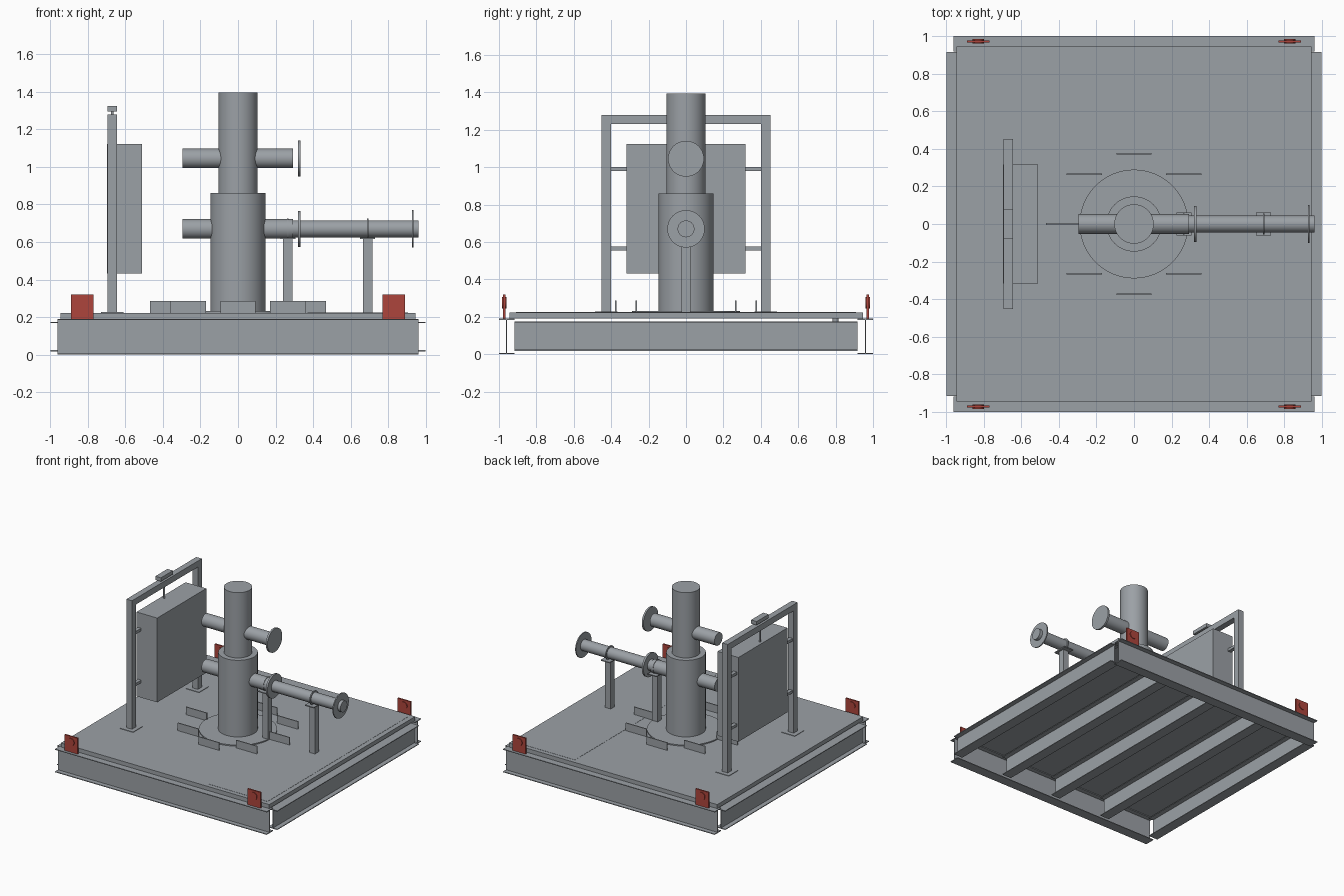
import bpy, math
from mathutils import Matrix

if "Cube" in bpy.data.objects:
    bpy.data.objects.remove(bpy.data.objects["Cube"])


def material(name, rgb):
    m = bpy.data.materials.new(name)
    m.diffuse_color = (*rgb, 1)
    m.use_nodes = True
    m.node_tree.nodes["Principled BSDF"].inputs["Base Color"].default_value = m.diffuse_color
    return m


GREY = material("steel grey", (0.33, 0.355, 0.38))
RED = material("lifting red", (0.42, 0.06, 0.045))


def box(name, x, y, z, mat=GREY):
    """Box from (min, max) ranges along each axis."""
    bpy.ops.mesh.primitive_cube_add(size=1)
    o = bpy.context.object
    r = (x, y, z)
    o.data.transform(Matrix.Translation([(a + b) / 2 for a, b in r])
                     @ Matrix.Diagonal([b - a for a, b in r] + [1]))
    o.name = name
    o.data.materials.append(mat)
    return o


def rod(name, axis, radius, span, at, mat=GREY):
    """Cylinder along an axis; at holds the two other coordinates in order."""
    bpy.ops.mesh.primitive_cylinder_add(vertices=48, radius=radius, depth=span[1] - span[0])
    o = bpy.context.object
    mid = (span[0] + span[1]) / 2
    if axis == 'x':
        o.rotation_euler, o.location = (0, math.pi / 2, 0), (mid, at[0], at[1])
    elif axis == 'y':
        o.rotation_euler, o.location = (math.pi / 2, 0, 0), (at[0], mid, at[1])
    else:
        o.location = (at[0], at[1], mid)
    o.name = name
    o.data.materials.append(mat)
    bpy.ops.object.shade_smooth_by_angle(angle=math.radians(35))
    return o


def i_beam(name, axis, centre, half_len, z0, z1, half_w=0.041, t=0.006):
    """I-section beam extruded along x or y."""
    w = t / 2
    half = [(half_w, z0), (half_w, z0 + t), (w, z0 + t), (w, z1 - t), (half_w, z1 - t), (half_w, z1)]
    prof = half + [(-a, z) for a, z in reversed(half)]
    n = len(prof)
    verts = []
    for s in (-half_len, half_len):
        verts += [(s, centre + a, z) if axis == 'x' else (centre + a, s, z) for a, z in prof]
    faces = [(i, (i + 1) % n, (i + 1) % n + n, i + n) for i in range(n)]
    # end caps as lower flange, web and upper flange
    for k in (0, n):
        faces += [[k + i for i in q] for q in
                  ((0, 1, 2, 9, 10, 11), (2, 3, 8, 9), (3, 4, 5, 6, 7, 8))]
    me = bpy.data.meshes.new(name)
    me.from_pydata(verts, [], faces)
    o = bpy.data.objects.new(name, me)
    bpy.context.collection.objects.link(o)
    me.materials.append(GREY)
    bpy.context.view_layer.objects.active = o
    bpy.ops.object.mode_set(mode='EDIT')
    bpy.ops.mesh.select_all(action='SELECT')
    bpy.ops.mesh.normals_make_consistent(inside=False)
    bpy.ops.object.mode_set(mode='OBJECT')


# Skid frame
for s, n in ((-1, "front"), (1, "back")):
    i_beam(n + "_beam", 'x', s * 0.959, 0.96, 0.0, 0.19)
for x, n in ((-0.957, "left"), (0.957, "right")):
    i_beam(n + "_beam", 'y', x, 0.917, 0.018, 0.175)
for i in range(3):
    i_beam("cross_beam", 'y', (i - 1) * 0.48, 0.917, 0.018, 0.175)

# Deck, floor panel and drain stub
box("deck", (-0.945, 0.945), (-0.945, 0.945), (0.19, 0.223))
box("floor_panel", (0.37, 0.905), (-0.91, 0.91), (0.21, 0.2245))
rod("drain_stub", 'z', 0.016, (0.175, 0.192), (0.64, 0.8))

# Lifting lugs with cheek discs
for sx in (-1, 1):
    for sy in (-1, 1):
        x, y = sx * 0.829, sy * 0.972
        box("lifting_lug", (x - 0.059, x + 0.059), (y - 0.006, y + 0.006), (0.188, 0.32), RED)
        rod("lug_cheek", 'y', 0.03, (y - 0.012, y + 0.012), (x, 0.275), RED)

# Vessel
rod("vessel_base", 'z', 0.29, (0.21, 0.232), (0, 0))
rod("vessel_lower", 'z', 0.147, (0.22, 0.86), (0, 0))
rod("vessel_upper", 'z', 0.105, (0.85, 1.395), (0, 0))

# Ring of upright plates, all parallel to the front
for i in range(8):
    a = i * math.pi / 4
    x, y = 0.375 * math.cos(a), 0.375 * math.sin(a)
    box("guard_plate", (x - 0.094, x + 0.094), (y - 0.004, y + 0.004), (0.22, 0.286))

# Nozzles, outlet pipe and flanges
for z in (0.67, 1.045):
    rod("nozzle", 'x', 0.052, (-0.295, 0.292), (0, z))
    rod("nozzle_flange", 'x', 0.096, (0.319, 0.334), (0, z))
rod("outlet_pipe", 'x', 0.045, (0.28, 0.96), (0, 0.67))
rod("outlet_flange", 'x', 0.1, (0.926, 0.935), (0, 0.67))

# Pipe supports
for x in (0.265, 0.69):
    box("support_post", (x - 0.025, x + 0.025), (-0.025, 0.025), (0.22, 0.618))
    box("support_saddle", (x - 0.04, x + 0.04), (-0.06, 0.06), (0.616, 0.624))
    rod("pipe_clamp", 'x', 0.056, (x - 0.004, x + 0.004), (0, 0.67))

# Cabinet stand
for s in (-1, 1):
    y = s * 0.427
    box("stand_post", (-0.695, -0.645), (y - 0.025, y + 0.025), (0.22, 1.24))
    box("stand_foot", (-0.73, -0.61), (y - 0.06, y + 0.06), (0.22, 0.227))
box("stand_top_beam", (-0.695, -0.645), (-0.452, 0.452), (1.23, 1.28))
for z in (0.565, 0.99):
    box("stand_rail", (-0.685, -0.655), (-0.41, 0.41), (z - 0.011, z + 0.011))

# Control cabinet and lamp above it
box("cabinet", (-0.698, -0.51), (-0.318, 0.318), (0.432, 1.123))
rod("lamp_stem", 'z', 0.007, (1.12, 1.3), (-0.67, 0))
box("lamp", (-0.695, -0.645), (-0.078, 0.078), (1.295, 1.325))
